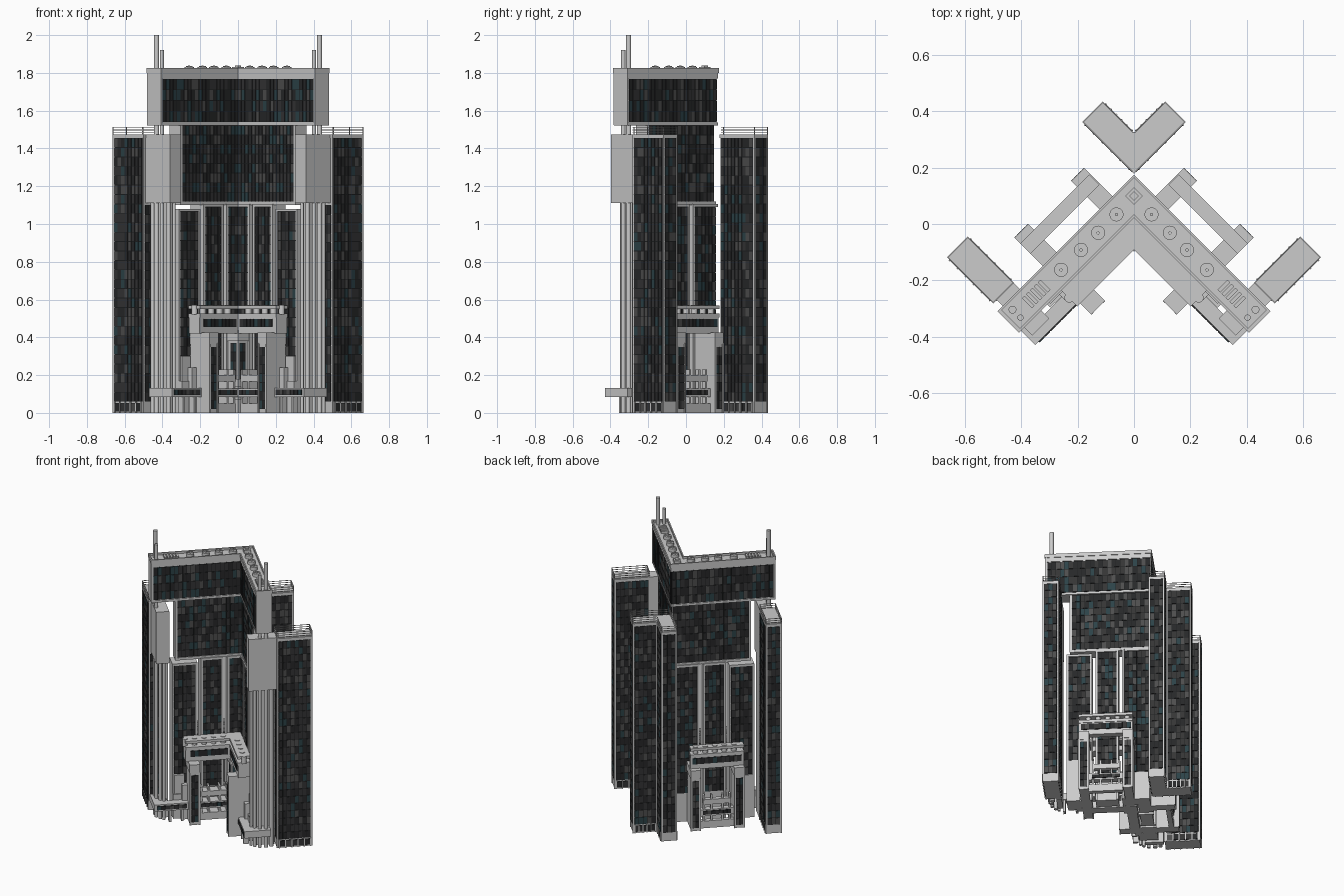
import bpy, bmesh, math, random

if "Cube" in bpy.data.objects:
    bpy.data.objects.remove(bpy.data.objects["Cube"])
random.seed(4)
R2 = math.sqrt(2)

def mat(name, r, g, b):
    m = bpy.data.materials.new(name)
    m.diffuse_color = (r, g, b, 1)
    m.use_nodes = True
    m.node_tree.nodes["Principled BSDF"].inputs["Base Color"].default_value = m.diffuse_color
    return m

GLASS = [mat("joint_dark", .012, .013, .014), mat("glass_black", .02, .021, .022),
         mat("glass_dark", .035, .035, .036), mat("glass_grey", .075, .075, .075),
         mat("glass_teal", .025, .055, .065)]

# Plan coordinates: u runs along a wing, v points outward; both wings are mirrored in x
def xy(u, v, s):
    return s * (u + v) / R2, (v - u) / R2

def add(bm, b, mi=0, sides=(1, -1)):
    """Box (u0,u1,v0,v1,z0,z1); None for u0 or v0 mitres it on the x=0 plane."""
    u0, u1, v0, v1, z0, z1 = b
    if u0 is None:
        p = [(-v0, v0), (u1, v0), (u1, v1), (-v1, v1)]
    elif v0 is None:
        p = [(u0, -u0), (u1, -u1), (u1, v1), (u0, v1)]
    else:
        p = [(u0, v0), (u1, v0), (u1, v1), (u0, v1)]
    skip = 3 if u0 is None else 0 if v0 is None else -1
    for s in sides:
        lo = [bm.verts.new((*xy(u, v, s), z0)) for u, v in p]
        hi = [bm.verts.new((*xy(u, v, s), z1)) for u, v in p]
        fs = [lo[::-1], hi] + [[lo[i], lo[(i + 1) % 4], hi[(i + 1) % 4], hi[i]]
                               for i in range(4) if i != skip]
        for f in fs:
            bm.faces.new(f if s > 0 else f[::-1]).material_index = mi

def finish(name, bm, mats=()):
    bmesh.ops.remove_doubles(bm, verts=[v for v in bm.verts if abs(v.co.x) < 1e-5], dist=1e-5)
    bmesh.ops.recalc_face_normals(bm, faces=bm.faces)
    me = bpy.data.meshes.new(name)
    bm.to_mesh(me)
    bm.free()
    for m in mats:
        me.materials.append(m)
    ob = bpy.data.objects.new(name, me)
    bpy.context.collection.objects.link(ob)
    return ob

def boxes(name, *bs, sides=(1, -1)):
    bm = bmesh.new()
    for b in bs:
        add(bm, b, 0, sides)
    return finish(name, bm)

def facade(name, *walls, pw=.027, ph=.05):
    """Each wall: (axis, position, outward sign, a0, a1, z0, z1)."""
    bm = bmesh.new()
    for ax, pos, sg, a0, a1, z0, z1 in walls:
        def panel(b0, b1, c0, c1, t, mi):
            w = sorted((pos, pos + sg * t))
            add(bm, (*w, b0, b1, c0, c1) if ax == 'u' else (b0, b1, *w, c0, c1), mi)
        panel(a0, a1, z0, z1, .002, 0)
        n, m = max(1, round((a1 - a0) / pw)), max(1, round((z1 - z0) / ph))
        dw, dh = (a1 - a0) / n, (z1 - z0) / m
        for i in range(n):
            for j in range(m):
                panel(a0 + i * dw + .0015, a0 + (i + 1) * dw - .0015,
                      z0 + j * dh + .002, z0 + (j + 1) * dh - .002, .0045,
                      random.choices((1, 2, 3, 4), (4, 4, 2, 1.3))[0])
    return finish(name, bm, GLASS)

def cylinders(name, items, n=16):
    """Each item: (u, v, radius, z0, z1)."""
    bm = bmesh.new()
    for u, v, r, z0, z1 in items:
        for s in (1, -1):
            x, y = xy(u, v, s)
            c = bmesh.ops.create_cone(bm, cap_ends=True, segments=n, radius1=r, radius2=r, depth=z1 - z0)
            bmesh.ops.translate(bm, verts=c['verts'], vec=(x, y, (z0 + z1) / 2))
    ob = finish(name, bm)
    for p in ob.data.polygons:
        p.use_smooth = len(p.vertices) == 4
    ob.data.set_sharp_from_angle(angle=math.radians(40))
    return ob

# Top wings: glazed band with light frame and overhanging parapet
boxes("top_wings", (None, .555, .025, .115, 1.53, 1.80))
boxes("top_wing_trim", (None, .56, .02, .12, 1.522, 1.537), (None, .56, .02, .12, 1.77, 1.81))
boxes("roof_parapet", (None, .562, .016, .024, 1.80, 1.825), (None, .562, .116, .124, 1.80, 1.825),
      (.554, .562, .016, .124, 1.80, 1.825))
facade("top_wing_windows", ('v', .115, 1, -.113, .545, 1.54, 1.768),
       ('v', .025, -1, -.023, .545, 1.54, 1.768), ph=.057)
boxes("top_wing_end_plates", (.548, .56, .018, .122, 1.525, 1.82))

# Recessed middle wings
boxes("middle_wings", (None, .395, .035, .105, 1.10, 1.53))
boxes("middle_wing_trim", (None, .40, .028, .112, 1.10, 1.118), (.388, .402, .028, .112, 1.10, 1.53))
facade("middle_wing_windows", ('v', .105, 1, -.103, .388, 1.118, 1.522),
       ('v', .035, -1, -.033, .388, 1.118, 1.522))

# Lower wings: three shafts per wing split by open slits
shafts = [(None, .065), (.092, .235), (.262, .42)]
tops = [1.105, 1.105, 1.08]
boxes("lower_shafts", *[(a, b, .03, .11, 0, t) for (a, b), t in zip(shafts, tops)])
edges = [(.052, .067, 0), (.09, .102, 1), (.225, .237, 1), (.26, .272, 2), (.41, .422, 2)]
boxes("shaft_edge_frames", *[(a, b, .02, .12, 0, tops[k]) for a, b, k in edges])
boxes("shaft_top_trim", *[(a, b, .021, .119, t - .015, t) for (a, b), t in zip(shafts, tops)])
spans = [(None, .052), (.102, .225), (.272, .41)]
facade("shaft_windows", *[('v', v, sg, -v if a is None else a, b, .2, t - .015)
       for (a, b), t in zip(spans, tops) for v, sg in ((.11, 1), (.03, -1))])

# Side towers and the joined back towers
H = 1.47
boxes("side_towers", (.452, .55, .157, .382, 0, H))
boxes("back_towers", (-.226, -.129, None, .382, 0, H))
facade("side_tower_windows", ('u', .55, 1, .165, .374, .06, 1.455), ('u', .452, -1, .165, .374, .06, 1.455),
       ('v', .382, 1, .46, .542, .06, 1.455), ('v', .157, -1, .46, .542, .06, 1.1))
facade("back_tower_windows", ('u', -.129, 1, .135, .374, .06, 1.455), ('u', -.226, -1, .235, .374, .06, 1.455),
       ('v', .382, 1, -.218, -.137, .06, 1.455))
boxes("tower_corner_posts", *[(u, u + .009, v, v + .009, 0, H + .005) for u, v in
      ((.449, .154), (.544, .154), (.449, .377), (.544, .377), (-.229, .377), (-.135, .377))])
boxes("tower_caps", (.449, .553, .154, .386, H - .015, H + .005), (-.229, -.126, None, .386, H - .015, H + .005))

# Lobby openings at the foot of each tower
lobby, posts = [], []
for u, sg, a in ((.55, 1, .17), (.452, -1, .17), (-.129, 1, .15), (-.226, -1, .24)):
    lobby.append(('u', u, sg, a, .372, .008, .052))
    for i in range(6):
        v = a + (.372 - a) * i / 5
        posts.append((*sorted((u, u + sg * .007)), v - .003, v + .003, 0, .06))
facade("lobby_windows", *lobby, pw=.04)
boxes("lobby_posts", *posts)

# Tower roof rails
rails = []
for z in (1.482, 1.496, 1.51):
    for u0, u1, v0 in ((.449, .553, .154), (-.229, -.126, .135)):
        w = .23 if v0 < .15 else v0
        rails += [(u0, u0 + .004, w, .386, z, z + .003), (u1 - .004, u1, v0, .386, z, z + .003),
                  (u0, u1, .382, .386, z, z + .003)]
        if v0 > .15:
            rails.append((u0, u1, v0, v0 + .004, z, z + .003))
rails += [(u, u + .004, v, v + .004, H, 1.51) for u, v in
          ((.449, .16), (.549, .16), (.449, .382), (.549, .382), (-.229, .382), (-.13, .382), (-.13, .15))]
boxes("tower_roof_rails", *rails)

# Plain service blocks under the wing ends, with pipes and masts
boxes("service_blocks", (.45, .535, -.025, .16, 1.11, 1.475))
boxes("service_shaft", (.45, .485, .03, .15, 0, 1.11))
cylinders("tall_masts", [(.52, .09, .014, 0, 2.0)])
cylinders("short_masts", [(.52, .05, .011, 0, 1.92)])
cylinders("service_pipes", [(.51, .125, .014, 0, 1.11), (.5, .02, .011, 0, 1.11), (.48, 0, .009, 0, 1.11)])

# Rooftop fans with crossed blades, vents and apex hatch
fans = [(.02, .068), (.112, .068), (.198, .068), (.298, .068)]
cylinders("roof_fans", [(u, v, .025, 1.80, 1.832) for u, v in fans])
boxes("fan_bars", *[b for u, v in fans for b in ((u - .023, u + .023, v - .002, v + .002, 1.83, 1.836),
      (u - .002, u + .002, v - .023, v + .023, 1.83, 1.836))])
cylinders("fan_hubs", [(u, v, .006, 1.83, 1.838) for u, v in fans])
boxes("roof_vents", *[(.375 + .02 * i, .388 + .02 * i, .045, .095, 1.80, 1.825) for i in range(5)])
boxes("roof_hatch", (-.092, -.048, .048, .092, 1.80, 1.83), (-.082, -.058, .058, .082, 1.83, 1.838), sides=(1,))

# Buttress fins at the base with wider caps
boxes("base_fins", (.27, .33, -.115, .262, 0, .37), (-.012, .046, .10, .262, 0, .37))
boxes("fin_caps", (.266, .334, -.12, .266, .365, .425), (-.016, .05, .10, .266, .365, .425))
boxes("fin_end_frames", *[(u, u + .01, v, v + .008, 0, .37) for u in (.266, .324) for v in (-.121, .259)],
      *[(u, u + .01, .259, .267, 0, .37) for u in (-.016, .04)])
facade("fin_windows", ('v', .262, 1, .278, .322, .02, .35), ('v', -.115, -1, .278, .322, .02, .35),
       ('v', .262, 1, -.004, .038, .02, .35), pw=.022, ph=.045)

# Centre bay in the inner corner
boxes("centre_bay", (-.02, .055, -.055, .02, .0, .44), sides=(1,))
boxes("centre_bay_steps", (-.02, .07, -.07, .02, .0, .07), (-.02, .064, -.064, .02, .14, .18),
      (-.02, .064, -.064, .02, .38, .44), sides=(1,))
facade("centre_bay_windows", ('v', -.055, -1, 0, .045, .18, .37))

# Bridges joining the fins, inside and outside, with a drum-propped roof slab
for tag, u0, u1, v0, v1 in (("inner", None, .35, -.06, .015), ("outer", -.012, .335, .19, .232)):
    boxes(tag + "_bridge", (u0, u1, v0, v1, .42, .51), (u0, u1, v0 - .005, v1 + .005, .505, .525),
          (u0, u1, v0 - .005, v1 + .005, .55, .568))
    a = .075 if u0 is None else .0
    facade(tag + "_bridge_windows", ('v', v0, -1, a, .32, .455, .498), ('v', v1, 1, a, .32, .455, .498))
    cylinders(tag + "_bridge_drums", [(a + .025 + i * .062, (v0 + v1) / 2, .017, .52, .572) for i in range(5)])
    # Stacked entrance slabs between the fins
    boxes(tag + "_entrance_slabs", (.05, .27, v0 + .01, v1, 0, .05), (.05, .27, v0, v1, .085, .13),
          (.07, .25, v0 + .01, v1, .165, .2))
    boxes(tag + "_entrance_posts", *[(u, u + .012, v0 + .012, v1 - .005, 0, .23)
                                     for u in (.07, .12, .19, .238)])
    facade(tag + "_entrance_windows", ('v', v0, -1, .07, .25, .095, .122),
           ('v', v1, 1, .07, .25, .095, .122))

# Low galleries at the wing ends
boxes("low_gallery", (.33, .552, -.056, -.002, .085, .132), (.46, .552, -.056, .115, .085, .132))
facade("low_gallery_windows", ('v', -.056, -1, .34, .535, .095, .123))
boxes("gallery_supports", (.36, .375, -.045, -.01, 0, .09), (.44, .455, -.045, -.01, 0, .09))
boxes("wing_foot_blocks", (.335, .42, .0, .12, 0, .17), (.345, .41, .01, .12, .17, .3),
      (.33, .365, -.02, .02, 0, .24))
